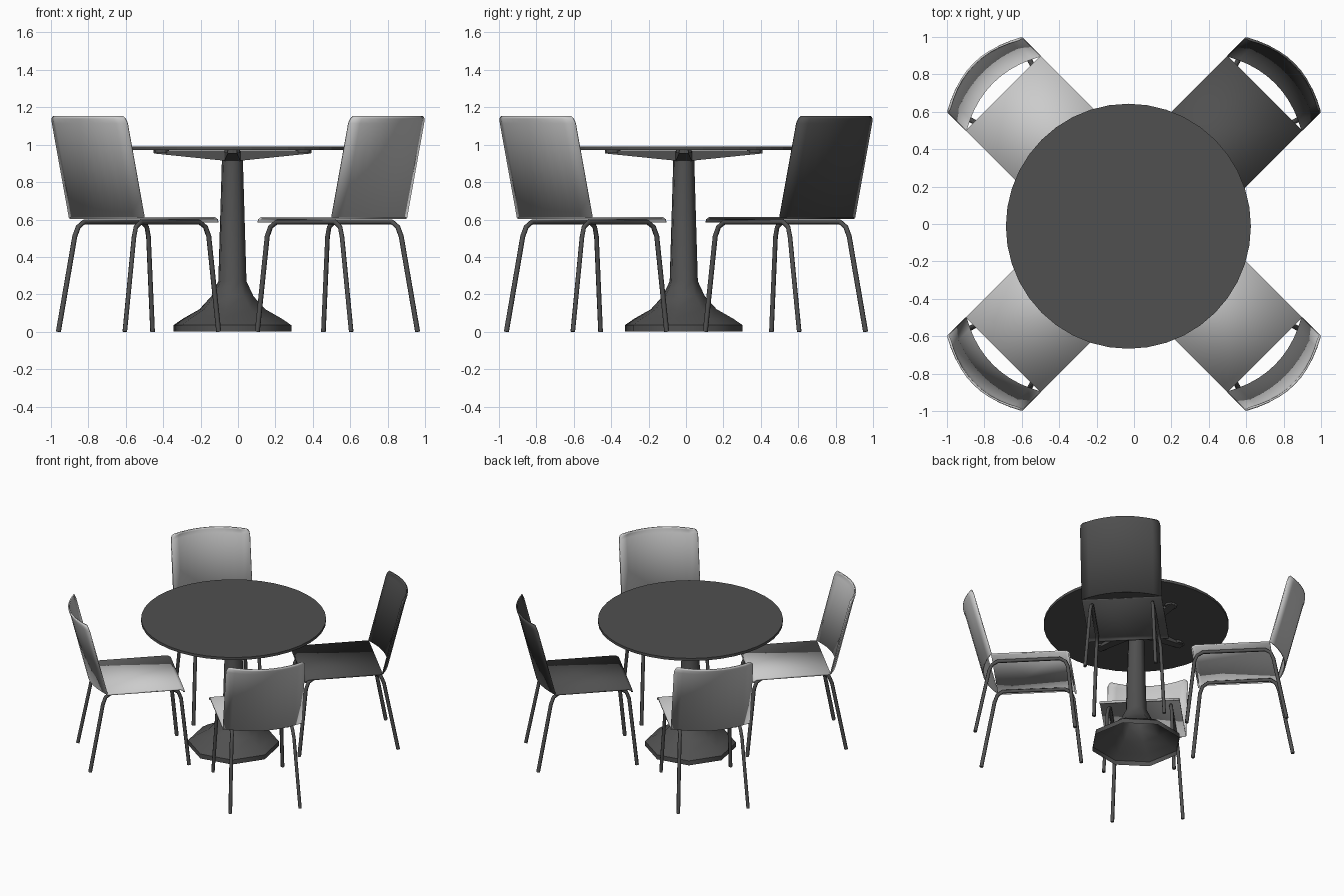
import bpy, math

if "Cube" in bpy.data.objects:
    bpy.data.objects.remove(bpy.data.objects["Cube"])

TX, TY = -0.03, -0.012   # table centre

dark = bpy.data.materials.new("dark_grey")
dark.diffuse_color = (0.08, 0.08, 0.08, 1)
dark.use_nodes = True
dark.node_tree.nodes["Principled BSDF"].inputs["Base Color"].default_value = dark.diffuse_color


def mesh_object(name, verts, faces, thickness=0, smooth_angle=0, mat=None):
    me = bpy.data.meshes.new(name)
    me.from_pydata(verts, [], faces)
    ob = bpy.data.objects.new(name, me)
    bpy.context.collection.objects.link(ob)
    if mat:
        me.materials.append(mat)
    if thickness:
        m = ob.modifiers.new("thickness", 'SOLIDIFY')
        m.thickness = thickness
        m.offset = 0
    if smooth_angle:
        bpy.ops.object.select_all(action='DESELECT')
        bpy.context.view_layer.objects.active = ob
        ob.select_set(True)
        bpy.ops.object.shade_smooth_by_angle(angle=math.radians(smooth_angle))
    return ob


def grid_faces(rows, cols, closed=False):
    n = cols if closed else cols - 1
    return [(r * cols + c, r * cols + (c + 1) % cols,
             (r + 1) * cols + (c + 1) % cols, (r + 1) * cols + c)
            for r in range(rows - 1) for c in range(n)]


def disc(name, radius, depth, loc, sides):
    bpy.ops.mesh.primitive_cylinder_add(vertices=sides, radius=radius, depth=depth, location=loc)
    bpy.context.object.name = name
    bpy.context.object.data.materials.append(dark)


# Table top
disc("table_top", 0.655, 0.02, (TX, TY, 0.981), 40)

# Octagonal pedestal, a hollow flared shell open at the bottom
profile = [(0.322, 0.0), (0.322, 0.035), (0.27, 0.07), (0.18, 0.12),
           (0.115, 0.19), (0.077, 0.27), (0.056, 0.965)]
start = math.radians(-90 + 33)
verts = [(TX + r * math.cos(start + k * math.pi / 4),
          TY + r * math.sin(start + k * math.pi / 4), z)
         for r, z in profile for k in range(8)]
mesh_object("pedestal", verts, grid_faces(len(profile), 8, True), smooth_angle=50, mat=dark)

# Four tapered support arms with round pads below the top
for k in range(4):
    verts = [(x, s * w, z) for s in (-1, 1)
             for x, z, w in [(0, 0.91, 0.045), (0.42, 0.953, 0.025),
                             (0.42, 0.968, 0.025), (0, 0.968, 0.045)]]
    faces = [(0, 1, 2, 3), (7, 6, 5, 4), (0, 4, 5, 1), (1, 5, 6, 2), (2, 6, 7, 3), (3, 7, 4, 0)]
    arm = mesh_object("support_arm", verts, faces, mat=dark)
    a = k * math.pi / 2
    arm.location = (TX, TY, 0)
    arm.rotation_euler.z = a
    disc("arm_pad", 0.042, 0.016,
         (TX + 0.38 * math.cos(a), TY + 0.38 * math.sin(a), 0.964), 12)


# Chair, built facing the centre with its back toward +y
def seat(mat):
    rows = [(0.437, 0.584), (0.439, 0.597), (0.46, 0.608), (0.99, 0.608)]
    verts = [(s * 0.283, y, z) for y, z in rows for s in (-1, 1)]
    return mesh_object("seat", verts, grid_faces(len(rows), 2), 0.012, 35, mat)


def backrest(mat):
    rows = [(0.99, 0.612, 0.283), (1.118, 1.115, 0.283), (1.128, 1.14, 0.277), (1.13, 1.153, 0.262)]
    n = 10
    verts = []
    for y, z, h in rows:
        for c in range(n + 1):
            t = 2 * c / n - 1
            verts.append((h * t, y + 0.08 * (1 - t * t), z))
    return mesh_object("backrest", verts, grid_faces(len(rows), n + 1), 0.01, 35, mat)


# One bent tube makes a front leg, side rail and rear leg
def leg_loop(side):
    path = [(0.250, 0.396, 0.0), (0.228, 0.449, 0.51), (0.222, 0.468, 0.56), (0.217, 0.51, 0.587),
            (0.215, 0.95, 0.587), (0.218, 0.99, 0.56), (0.224, 1.01, 0.51), (0.251, 1.107, 0.0)]
    cu = bpy.data.curves.new("leg_loop", 'CURVE')
    cu.dimensions = '3D'
    cu.bevel_depth = 0.0135
    cu.bevel_resolution = 1
    cu.use_fill_caps = True
    cu.materials.append(dark)
    sp = cu.splines.new('POLY')
    sp.points.add(len(path) - 1)
    for p, (x, y, z) in zip(sp.points, path):
        p.co = (side * x, y, z, 1)
    ob = bpy.data.objects.new("leg_loop", cu)
    bpy.context.collection.objects.link(ob)
    return ob


# Four chairs on the diagonals; the back right one is dark
for k in range(4):
    mat = dark if k == 3 else None
    for part in (seat(mat), backrest(mat), leg_loop(-1), leg_loop(1)):
        part.rotation_euler.z = math.pi / 4 + k * math.pi / 2
